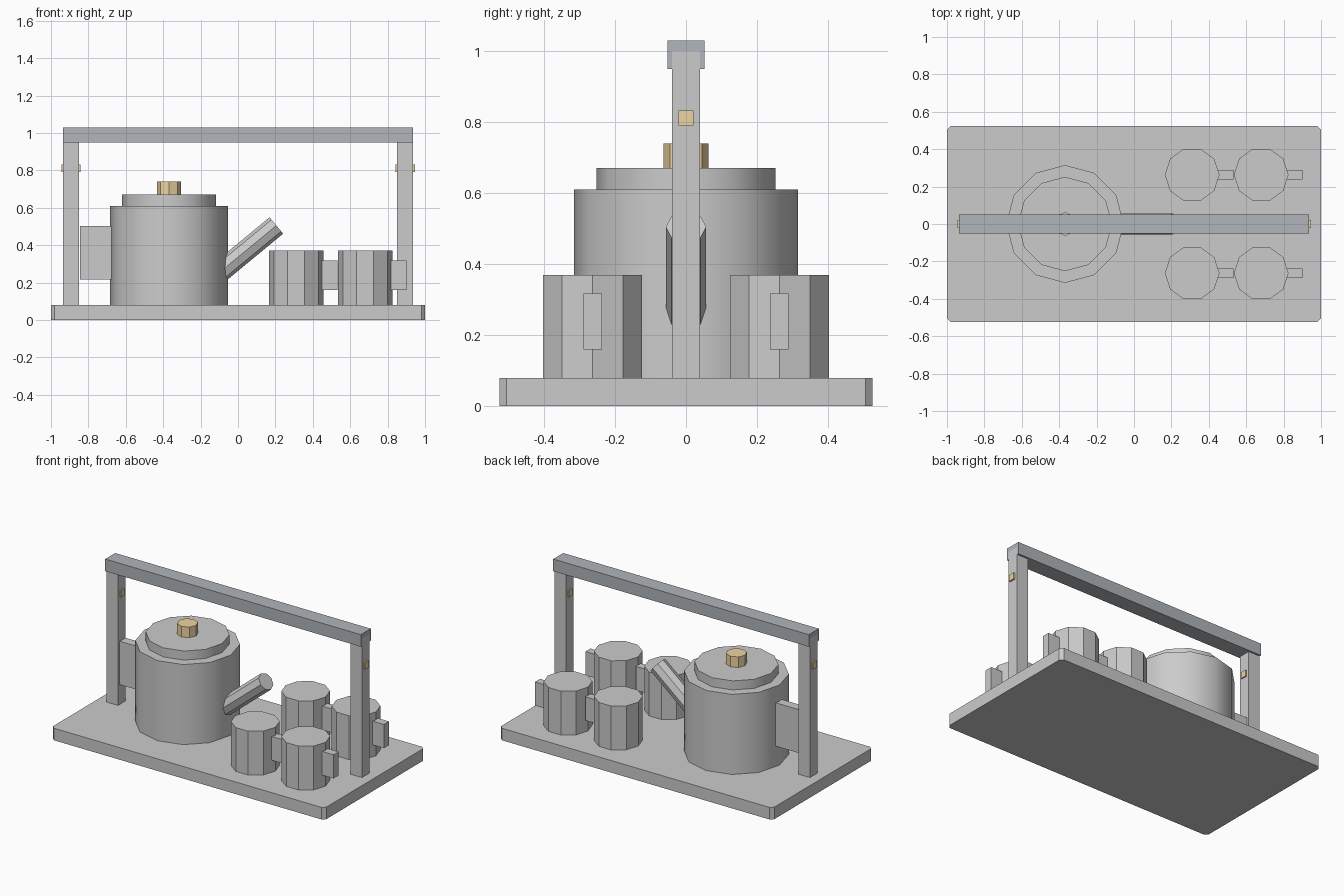
import bpy, bmesh, math
from mathutils import Vector

if "Cube" in bpy.data.objects:
    bpy.data.objects.remove(bpy.data.objects["Cube"])


def material(name, rgb):
    m = bpy.data.materials.new(name)
    m.diffuse_color = (*rgb, 1)
    m.use_nodes = True
    m.node_tree.nodes["Principled BSDF"].inputs["Base Color"].default_value = m.diffuse_color
    return m


GOLD = material("brass", (0.85, 0.66, 0.36))
DARK = material("dark_grey", (0.44, 0.46, 0.49))


def finish(name, bm, mat=None):
    bmesh.ops.recalc_face_normals(bm, faces=bm.faces)
    me = bpy.data.meshes.new(name)
    bm.to_mesh(me)
    bm.free()
    ob = bpy.data.objects.new(name, me)
    bpy.context.collection.objects.link(ob)
    if mat:
        me.materials.append(mat)
    return ob


def box(name, lo, hi, mat=None, corner=0):
    lo, hi = Vector(lo), Vector(hi)
    bm = bmesh.new()
    bmesh.ops.create_cube(bm, size=1)
    for v in bm.verts:
        v.co = (lo + hi) / 2 + v.co * (hi - lo)
    if corner:
        upright = [e for e in bm.edges
                   if abs(e.verts[0].co.z - e.verts[1].co.z) > 0.01]
        bmesh.ops.bevel(bm, geom=upright, offset=corner, segments=1, affect='EDGES')
    return finish(name, bm, mat)


def prism(name, start, end, r, sides, mat=None, smooth=False):
    """Capped cylinder between two points, with a vertex on the local x axis."""
    start, end = Vector(start), Vector(end)
    axis = end - start
    tilt = math.atan2(axis.x, axis.z)
    u = Vector((math.cos(tilt), 0, -math.sin(tilt)))
    bm = bmesh.new()
    rings = []
    for c in (start, end):
        rings.append([bm.verts.new(c + r * (u * math.cos(a) + Vector((0, math.sin(a), 0))))
                      for a in (2 * math.pi * i / sides for i in range(sides))])
    for i in range(sides):
        j = (i + 1) % sides
        bm.faces.new((rings[0][i], rings[0][j], rings[1][j], rings[1][i]))
    for ring in rings:
        bm.faces.new(ring)
    ob = finish(name, bm, mat)
    if smooth:
        bpy.ops.object.select_all(action='DESELECT')
        ob.select_set(True)
        bpy.context.view_layer.objects.active = ob
        bpy.ops.object.shade_smooth_by_angle(angle=math.radians(32))
    return ob


# Tray with clipped corners
box("tray", (-1, -0.525, 0), (1, 0.525, 0.08), corner=0.02)

# Carrying frame: two posts with brass pins, and a top bar
for side, s in (("left", -1), ("right", 1)):
    x0, x1 = sorted((s * 0.85, s * 0.935))
    box(side + "_post", (x0, -0.04, 0.08), (x1, 0.04, 1.0))
    x0, x1 = sorted((s * 0.842, s * 0.945))
    box(side + "_pin", (x0, -0.021, 0.79), (x1, 0.021, 0.832), GOLD)
box("top_bar", (-0.935, -0.052, 0.95), (0.935, 0.052, 1.03), DARK)

# Pot with lid, knob, handle and spout
PX = -0.369
prism("pot_body", (PX, 0, 0.08), (PX, 0, 0.61), 0.315, 12, smooth=True)
prism("pot_lid", (PX, 0, 0.61), (PX, 0, 0.67), 0.252, 12, smooth=True)
prism("lid_knob", (PX, 0, 0.67), (PX, 0, 0.74), 0.063, 8, GOLD)
box("pot_handle", (-0.845, -0.03, 0.215), (-0.66, 0.03, 0.502))
prism("spout", (-0.15, 0, 0.212), (0.205, 0, 0.505), 0.057, 8)

# Four ten-sided cups with handles
for i, x in enumerate((0.311, 0.68)):
    for j, y in enumerate((-0.263, 0.263)):
        tag = f"{i * 2 + j + 1}"
        prism("cup_" + tag, (x, y, 0.08), (x, y, 0.37), 0.146, 10)
        box("cup_handle_" + tag, (x + 0.12, y - 0.026, 0.16), (x + 0.222, y + 0.026, 0.317))
